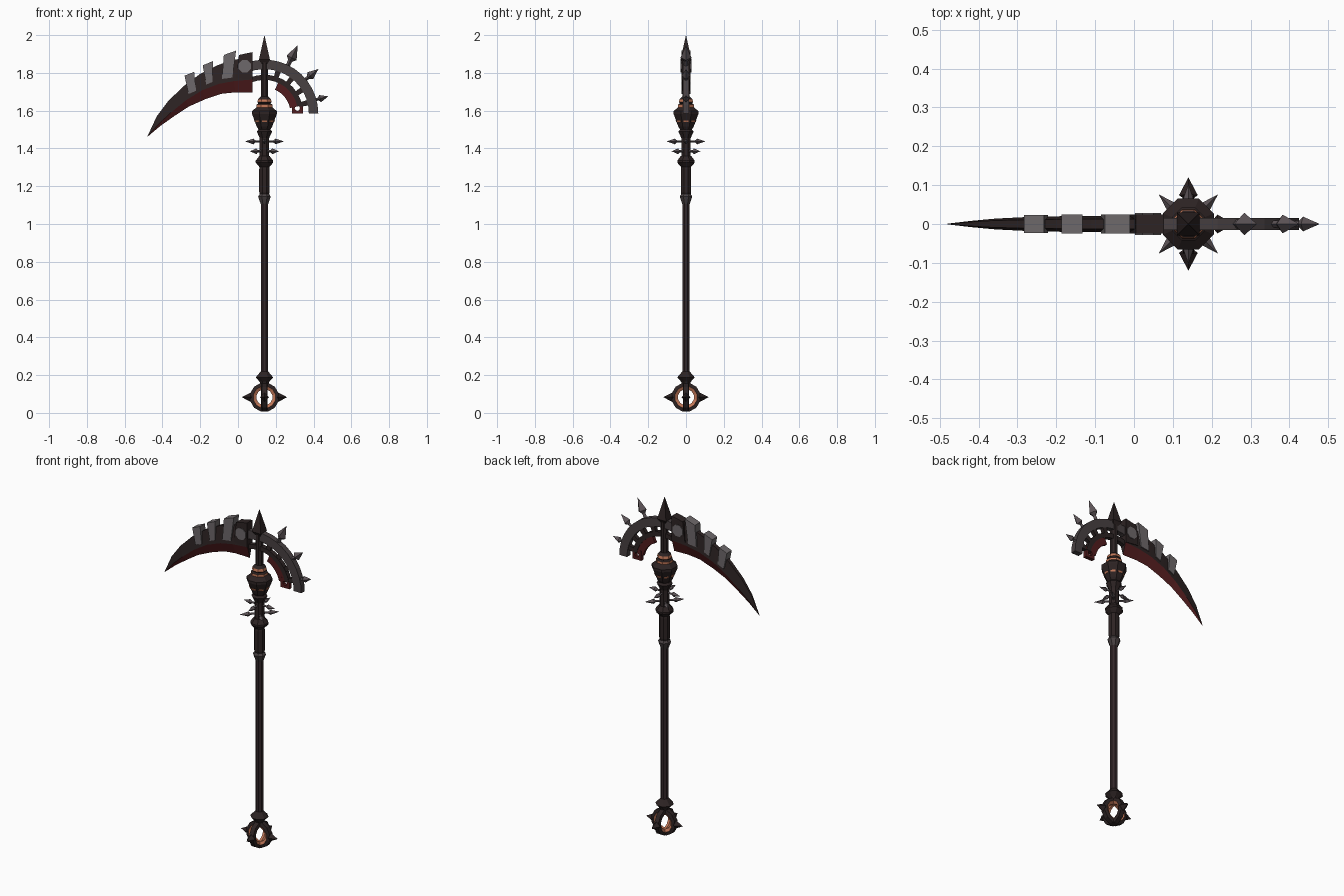
import bpy, bmesh, math
from mathutils import Vector, Matrix

if "Cube" in bpy.data.objects:
    bpy.data.objects.remove(bpy.data.objects["Cube"])

CX = 0.14           # shaft axis
CZ = 1.585          # centre of the rear arcs


def material(name, rgb):
    m = bpy.data.materials.new(name)
    m.diffuse_color = (*rgb, 1)
    m.use_nodes = True
    m.node_tree.nodes["Principled BSDF"].inputs["Base Color"].default_value = m.diffuse_color
    return m


DARK = material("dark iron", (0.026, 0.017, 0.017))
SHAFT = material("shaft brown", (0.034, 0.021, 0.023))
STEEL = material("worn steel", (0.065, 0.052, 0.054))
PLATE = material("grey plate", (0.155, 0.140, 0.145))
SPIKE = material("spike metal", (0.105, 0.085, 0.092))
RED = material("blood red", (0.085, 0.012, 0.013))
COPPER = material("copper", (0.55, 0.19, 0.10))


def finish(name, bm, mats, matrix=None):
    bmesh.ops.remove_doubles(bm, verts=bm.verts, dist=1e-5)
    bmesh.ops.recalc_face_normals(bm, faces=bm.faces)
    me = bpy.data.meshes.new(name)
    bm.to_mesh(me)
    bm.free()
    for m in mats:
        me.materials.append(m)
    ob = bpy.data.objects.new(name, me)
    if matrix:
        ob.matrix_world = matrix
    bpy.context.collection.objects.link(ob)
    return ob


def lathe(name, prof, mats, n=8, matrix=None, accent=(), closed=False):
    """Spin (radius, height) points round z; accent segments use mats[1]."""
    bm = bmesh.new()
    rings = []
    for r, z in prof:
        rings.append([bm.verts.new((r * math.cos(a), r * math.sin(a), z))
                      for a in [(i + 0.5) * math.tau / n for i in range(n)]])
    count = len(rings) if closed else len(rings) - 1
    for k in range(count):
        a, b = rings[k], rings[(k + 1) % len(rings)]
        for i in range(n):
            j = (i + 1) % n
            f = bm.faces.new((a[i], a[j], b[j], b[i]))
            f.material_index = 1 if k in accent else 0
    if not closed:
        for ring, r in ((rings[0], prof[0][0]), (rings[-1], prof[-1][0])):
            if r > 0:
                bm.faces.new(ring)
    return finish(name, bm, mats, matrix or Matrix.Translation((CX, 0, 0)))


def spike(name, base, direction, length, radius, mat, stem=0.0, n=4):
    """Faceted spike with an optional thin stem below its head."""
    d = Vector(direction).normalized()
    rot = d.to_track_quat('Z', 'Y').to_matrix().to_4x4()
    prof = [(radius * 0.4, 0), (radius * 0.4, stem),
            (radius, stem + (length - stem) * 0.2), (0, length)]
    turn = Matrix.Rotation(math.pi / 4, 4, 'Z') if n == 4 else Matrix()
    return lathe(name, prof, [mat], n, Matrix.Translation(base) @ rot @ turn)


def prism(name, pts, hw, mat):
    """Front-view outline extruded to y = -hw..hw."""
    bm = bmesh.new()
    a = [bm.verts.new((x, -hw, z)) for x, z in pts]
    b = [bm.verts.new((x, hw, z)) for x, z in pts]
    bm.faces.new(a)
    bm.faces.new(b[::-1])
    for i in range(len(pts)):
        j = (i + 1) % len(pts)
        bm.faces.new((a[i], a[j], b[j], b[i]))
    return finish(name, bm, [mat])


def polar(r, deg):
    a = math.radians(deg)
    return CX + r * math.cos(a), CZ + r * math.sin(a)


def arc(name, r0, r1, a0, a1, hw, mat, steps=10):
    angles = [a0 + (a1 - a0) * i / steps for i in range(steps + 1)]
    return prism(name, [polar(r1, a) for a in angles] +
                 [polar(r0, a) for a in reversed(angles)], hw, mat)


# Shaft, grip and collars
lathe("shaft", [(0.021, 0.19), (0.021, 1.14)], [SHAFT])
lathe("lower_collar", [(0.022, 0.15), (0.028, 0.165), (0.05, 0.188),
                       (0.028, 0.212), (0.021, 0.22)], [DARK])
lathe("grip_collar", [(0.021, 1.105), (0.027, 1.12), (0.036, 1.145),
                      (0.026, 1.16)], [STEEL])
lathe("grip", [(0.025, 1.15), (0.030, 1.17), (0.030, 1.29), (0.025, 1.32)], [DARK])
lathe("upper_collar", [(0.027, 1.30), (0.05, 1.325), (0.05, 1.335),
                       (0.03, 1.36)], [DARK])
lathe("neck", [(0.027, 1.35), (0.027, 1.455), (0.044, 1.49), (0.03, 1.505)], [DARK])

# Head with copper rings
lathe("head", [(0.03, 1.495), (0.044, 1.515), (0.071, 1.583), (0.071, 1.597),
               (0.046, 1.618), (0.046, 1.632), (0.035, 1.638), (0.041, 1.645),
               (0.037, 1.660), (0.022, 1.675)], [DARK, COPPER], accent=(4, 7))
for i in range(8):   # copper inlays on the head's sloping sides
    bm = bmesh.new()
    bmesh.ops.create_cube(bm, size=1)
    bmesh.ops.scale(bm, vec=(0.005, 0.026, 0.009), verts=bm.verts)
    finish("head_inlay", bm, [COPPER],
           Matrix.Translation((CX, 0, 0)) @ Matrix.Rotation(i * math.tau / 8, 4, 'Z')
           @ Matrix.Translation((0.0515, 0, 1.545)) @ Matrix.Rotation(0.35, 4, 'Y'))
lathe("upper_post", [(0.021, 1.66), (0.021, 1.86)], [DARK])
lathe("top_spike", [(0.02, 1.845), (0.041, 1.87), (0, 2.0)], [DARK], 4)

# Neck thorns: upper row square, lower row turned 45 degrees
for i in range(4):
    for z, turn, ln in ((1.437, 0, 0.085), (1.385, math.pi / 4, 0.09)):
        a = i * math.pi / 2 + turn
        d = Vector((math.cos(a), math.sin(a), 0))
        spike("neck_thorn", Vector((CX, 0, z)) + d * 0.018, d, ln, 0.015, SPIKE, 0.03)

# Pommel: two crossed rings, copper inside, with four spikes
PZ = 0.083
ring = [(0.078, -0.013), (0.078, 0.013), (0.060, 0.017), (0.043, 0.007),
        (0.043, -0.007), (0.060, -0.017)]
for name, axis in (("pommel_ring_front", 'X'), ("pommel_ring_side", 'Y')):
    lathe(name, ring, [DARK, COPPER], 12,
          Matrix.Translation((CX, 0, PZ)) @ Matrix.Rotation(math.pi / 2, 4, axis),
          accent=(2, 3, 4), closed=True)
for d in ((1, 0, 0), (-1, 0, 0), (0, 1, 0), (0, -1, 0)):
    spike("pommel_spike", Vector((CX, 0, PZ)) + Vector(d) * 0.06, d, 0.06, 0.024,
          DARK, 0.003)

# Blade: stations of (top x, z, edge-line x, z, bottom x, z, half width)
stations = [
    (0.077, 1.885, 0.077, 1.765, 0.077, 1.695, 0.021),
    (-0.03, 1.868, -0.02, 1.757, -0.015, 1.697, 0.021),
    (-0.11, 1.840, -0.10, 1.742, -0.09, 1.689, 0.021),
    (-0.20, 1.795, -0.19, 1.708, -0.175, 1.660, 0.020),
    (-0.29, 1.728, -0.275, 1.655, -0.26, 1.622, 0.018),
    (-0.37, 1.650, -0.355, 1.590, -0.335, 1.573, 0.014),
    (-0.43, 1.570, -0.42, 1.530, -0.41, 1.520, 0.008),
    (-0.48, 1.463, -0.479, 1.463, -0.478, 1.463, 0.001)]
bm = bmesh.new()
rows = []
for tx, tz, mx, mz, bx, bz, w in stations:
    rows.append([bm.verts.new(p) for p in (
        (tx, -w * 0.6, tz), (mx, -w, mz), (bx, 0, bz), (mx, w, mz), (tx, w * 0.6, tz))])
for a, b in zip(rows, rows[1:]):
    for i in range(5):
        j = (i + 1) % 5
        f = bm.faces.new((a[i], a[j], b[j], b[i]))
        f.material_index = 1 if i in (1, 2) else 0
bm.faces.new(rows[0])
bm.faces.new(rows[-1])
finish("blade", bm, [DARK, RED])

# Clamp block, rivet and slanted plates along the blade's back
prism("blade_clamp", [(0.077, 1.91), (0.005, 1.895), (-0.01, 1.775), (0.077, 1.765)],
      0.024, DARK)
lathe("rivet", [(0.036, -0.028), (0.036, 0.028)], [PLATE], 8,
      Matrix.Translation((0.036, 0, 1.835)) @ Matrix.Rotation(math.pi / 2, 4, 'X'))
prism("blade_plate_1", [(-0.075, 1.895), (-0.01, 1.918), (-0.03, 1.775), (-0.085, 1.768)],
      0.025, PLATE)
prism("blade_plate_2", [(-0.187, 1.84), (-0.133, 1.862), (-0.135, 1.752), (-0.168, 1.738)],
      0.024, PLATE)
prism("blade_plate_3", [(-0.283, 1.785), (-0.232, 1.806), (-0.222, 1.705), (-0.262, 1.688)],
      0.023, PLATE)

# Rear arcs with struts between them
arc("outer_arc", 0.235, 0.285, 112, 0, 0.016, STEEL, 12)
arc("inner_arc", 0.178, 0.205, 112, 12, 0.013, DARK)
arc("inner_edge", 0.138, 0.180, 66, 12, 0.010, RED, 8)
for a in (72, 52, 32, 14):
    arc("arc_strut", 0.195, 0.245, a - 3.5, a + 3.5, 0.011, DARK, 1)

# Eyelet at the end of the inner arc: square plate with a round hole
bm = bmesh.new()
loops = []
for inner, y in ((0, -0.011), (0, 0.011), (1, 0.011), (1, -0.011)):
    pts = []
    for i in range(8):
        a = i * math.pi / 4
        r = 0.014 if inner else 0.029 * (1.4142 if i % 2 else 1)
        pts.append(bm.verts.new((0.314 + r * math.cos(a), y, 1.613 + r * math.sin(a))))
    loops.append(pts)
for k in range(4):
    a, b = loops[k], loops[(k + 1) % 4]
    for i in range(8):
        j = (i + 1) % 8
        bm.faces.new((a[i], a[j], b[j], b[i]))
finish("eyelet", bm, [RED])

# Spikes standing on the outer arc, shrinking toward its end
for deg, tip, rad in ((64, 0.402, 0.029), (39.5, 0.370, 0.024), (15, 0.350, 0.019)):
    x, z = polar(0.275, deg)
    d = (math.cos(math.radians(deg)), 0, math.sin(math.radians(deg)))
    spike("arc_spike", (x, 0, z), d, tip - 0.275, rad, SPIKE, (tip - 0.285) * 0.3)
